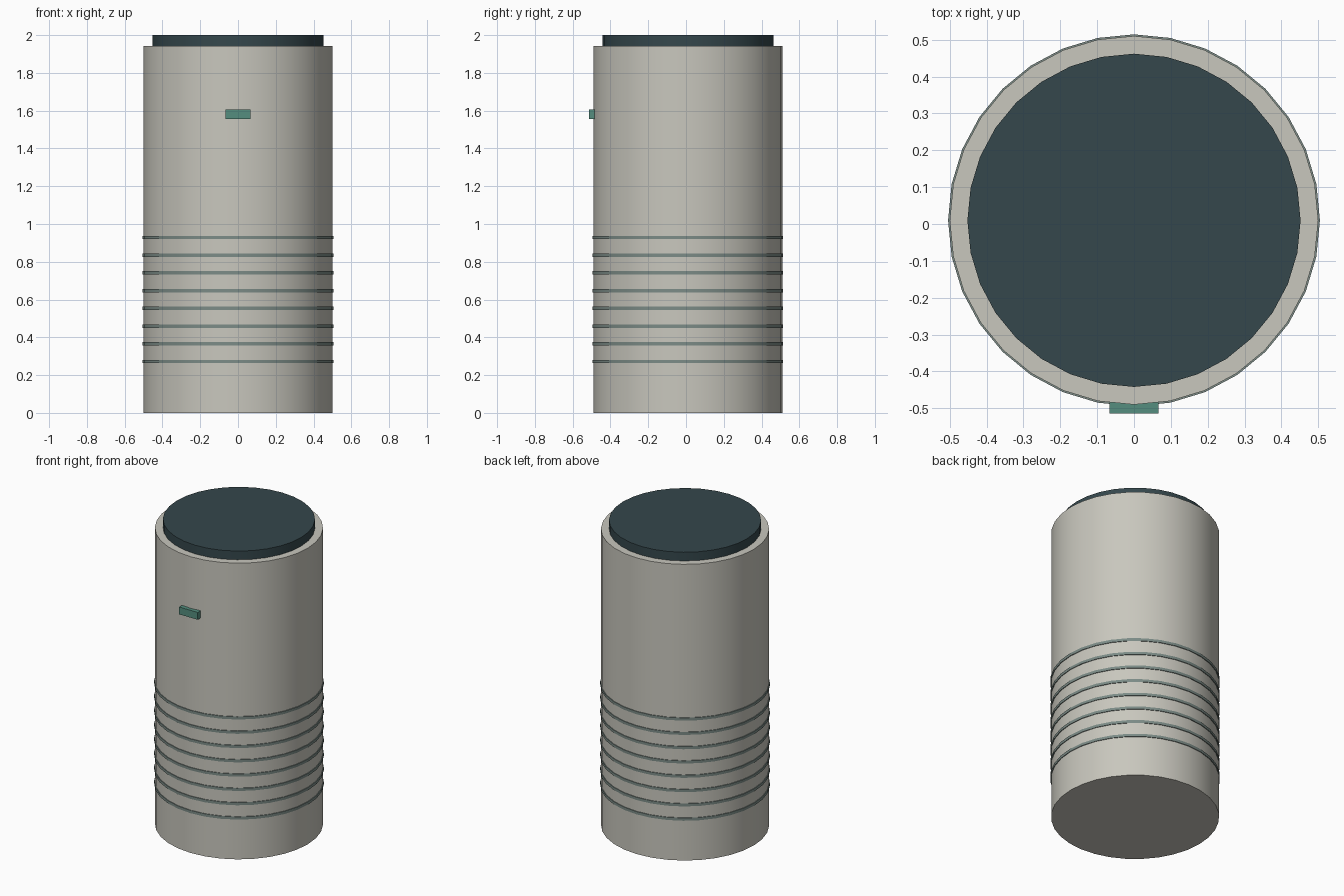
import bpy
import math

if "Cube" in bpy.data.objects:
    bpy.data.objects.remove(bpy.data.objects["Cube"])

CY = 0.01    # round parts sit slightly back so the whole, with button, is centred
SIDES = 32


def material(name, rgb):
    m = bpy.data.materials.new(name)
    m.diffuse_color = (*rgb, 1.0)
    m.use_nodes = True
    m.node_tree.nodes["Principled BSDF"].inputs["Base Color"].default_value = m.diffuse_color
    return m


shell = material("warm_grey", (0.58, 0.57, 0.51))
dark = material("dark_slate", (0.035, 0.063, 0.072))
groove = material("grey_green", (0.20, 0.26, 0.24))
green = material("green", (0.09, 0.27, 0.21))


def drum(name, radius, z0, z1, mat):
    bpy.ops.mesh.primitive_cylinder_add(vertices=SIDES, radius=radius, depth=z1 - z0,
                                        location=(0, CY, (z0 + z1) / 2))
    ob = bpy.context.object
    ob.name = name
    ob.data.materials.append(mat)
    bpy.ops.object.shade_smooth_by_angle(angle=math.radians(30))
    return ob


# Main body and top cap
drum("body", 0.5, 0.0, 1.943, shell)
drum("top_cap", 0.452, 1.90, 2.0, dark)

# Eight thin raised bands around the lower half
for i in range(8):
    z = 0.272 + i * 0.0938
    drum(f"band_{i + 1}", 0.5045, z - 0.009, z + 0.009, groove)

# Small front button
bpy.ops.mesh.primitive_cube_add(size=1, location=(0, -0.499, 1.581))
button = bpy.context.object
button.name = "front_button"
button.scale = (0.134, 0.03, 0.048)
button.data.materials.append(green)
bpy.ops.object.transform_apply(location=False, rotation=False, scale=True)
